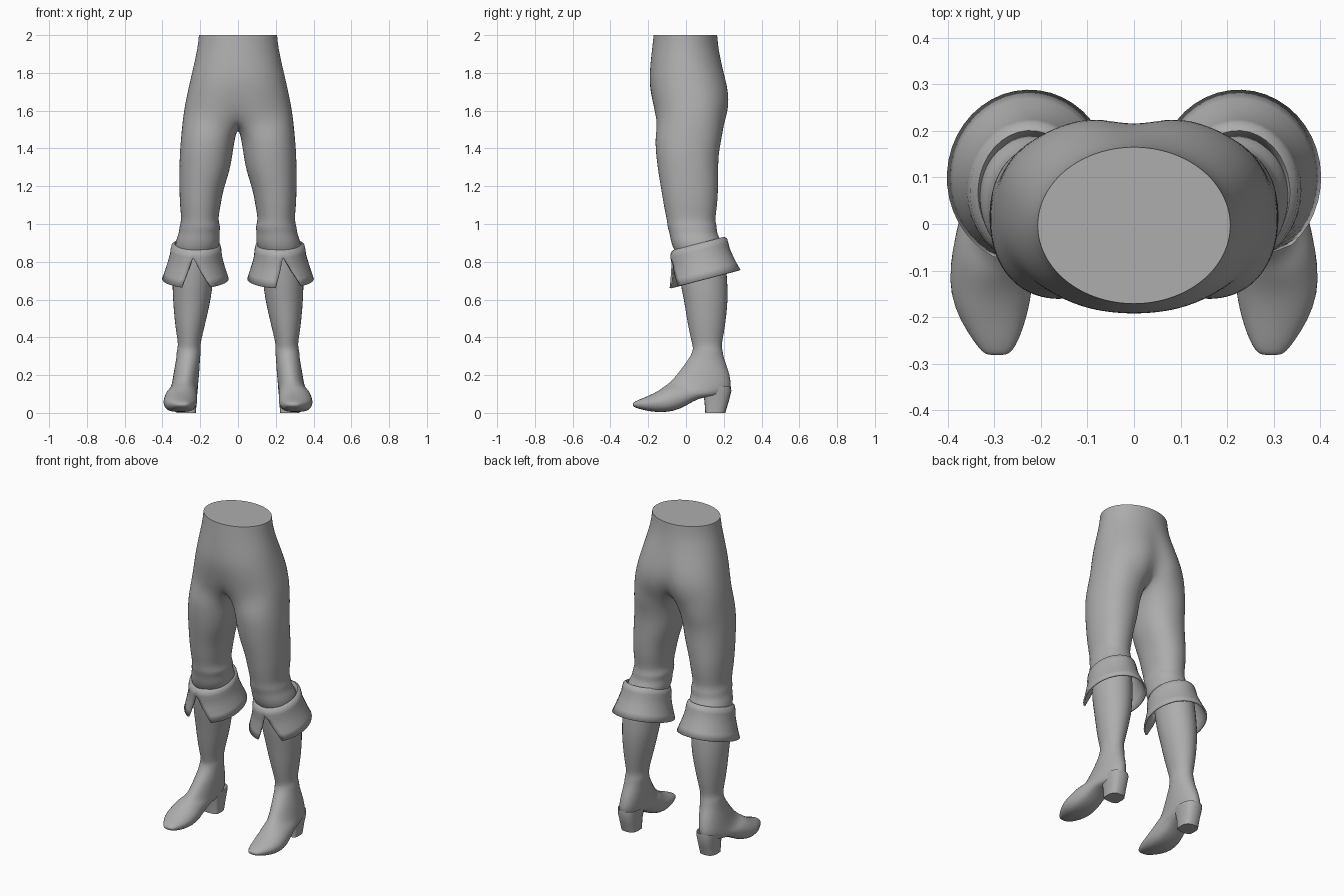
import bpy, bmesh, math
from math import sin, cos, pi, radians

if "Cube" in bpy.data.objects:
    bpy.data.objects.remove(bpy.data.objects["Cube"])

grey = bpy.data.materials.new("plain grey")
grey.diffuse_color = (0.42, 0.42, 0.42, 1)
grey.use_nodes = True
grey.node_tree.nodes["Principled BSDF"].inputs["Base Color"].default_value = grey.diffuse_color


def power(v, e):
    return math.copysign(abs(v) ** e, v)


def finish(bm, name, subdiv=0, angle=60):
    bmesh.ops.remove_doubles(bm, verts=bm.verts, dist=0.0004)
    bmesh.ops.recalc_face_normals(bm, faces=bm.faces)
    me = bpy.data.meshes.new(name)
    bm.to_mesh(me)
    bm.free()
    ob = bpy.data.objects.new(name, me)
    bpy.context.collection.objects.link(ob)
    me.materials.append(grey)
    bpy.ops.object.select_all(action='DESELECT')
    ob.select_set(True)
    bpy.context.view_layer.objects.active = ob
    bpy.ops.object.shade_smooth_by_angle(angle=radians(angle))
    if subdiv:
        ob.modifiers.new("subdivision", 'SUBSURF').levels = subdiv
        ob.modifiers["subdivision"].render_levels = subdiv
    return ob


def bridge(bm, a, b, closed=True):
    n = len(a)
    for i in range(n if closed else n - 1):
        j = (i + 1) % n
        bm.faces.new((a[i], a[j], b[j], b[i]))


# ---- trousers: right half, mirrored ----
# hip rows: z, half width, front y, back y, squareness, seat cleft, front crease
HIPS = [
    (2.00, .208, -.172, .166, 1.0, 0, 0),
    (1.93, .215, -.180, .172, 1.0, 0, 0),
    (1.84, .235, -.190, .195, .95, .005, 0),
    (1.75, .256, -.196, .224, .9, .015, 0),
    (1.66, .276, -.184, .240, .85, .025, .004),
    (1.57, .292, -.168, .228, .8, .045, .015),
]
# leg rings: z, inner x, outer x, front y, back y
LEGS = [
    (1.47, .012, .302, -.166, .196),
    (1.38, .026, .310, -.162, .174),
    (1.28, .042, .312, -.150, .172),
    (1.18, .078, .312, -.132, .172),
    (1.09, .092, .308, -.118, .166),
    (1.02, .106, .300, -.102, .154),
    (.985, .090, .312, -.100, .166),
    (.95, .100, .314, -.088, .164),
    (.91, .092, .332, -.082, .190),
    (.86, .105, .335, -.066, .198),
    (.80, .145, .315, -.020, .185),
]
bm = bmesh.new()
rows = []
for z, rx, y0, y1, e, cleft, crease in HIPS:
    row = []
    for i in range(17):
        t = pi * i / 16
        x = 0 if i in (0, 16) else rx * power(sin(t), e)
        y = (y0 + y1) / 2 - (y1 - y0) / 2 * power(cos(t), e)
        dip = math.exp(-(x / .055) ** 2)
        y += dip * (crease if i < 8 else -cleft)
        row.append(bm.verts.new((x, y, z)))
    rows.append(row)
for a, b in zip(rows, rows[1:]):
    bridge(bm, a, b, False)
bm.faces.new(rows[0])
crotch = [bm.verts.new(p) for p in ((0, .10, 1.51), (0, .01, 1.495), (0, -.08, 1.515))]
prev = rows[-1] + crotch
for z, x0, x1, y0, y1 in LEGS:
    ring = []
    for i in range(20):
        a = radians(-54 + 18 * i)
        ring.append(bm.verts.new(((x0 + x1) / 2 + (x1 - x0) / 2 * power(sin(a), .92),
                                  (y0 + y1) / 2 - (y1 - y0) / 2 * power(cos(a), .92), z)))
    bridge(bm, prev, ring)
    prev = ring
layer = bm.edges.layers.float.new("crease_edge")
for i in range(16):
    bm.edges.get((rows[0][i], rows[0][i + 1]))[layer] = 1
trousers = finish(bm, "trousers")
trousers.modifiers.new("mirror", 'MIRROR').merge_threshold = .002
sub = trousers.modifiers.new("subdivision", 'SUBSURF')
sub.levels = sub.render_levels = 2

# ---- boots: front/top point y,z, back/bottom point y,z, inner x, outer x ----
BOOT = [
    (-.050, .85, .205, .87, .120, .340),
    (-.036, .70, .222, .70, .128, .350),
    (-.012, .60, .224, .60, .143, .346),
    (.002, .50, .214, .50, .165, .338),
    (.020, .41, .200, .41, .188, .326),
    (.034, .355, .188, .355, .200, .316),
    (.036, .335, .196, .33, .194, .326),
    (.026, .305, .200, .29, .200, .326),
    (-.010, .255, .225, .23, .202, .336),
    (-.040, .215, .240, .17, .206, .345),
    (-.070, .180, .242, .115, .210, .352),
    (-.092, .158, .190, .085, .214, .362),
    (-.110, .145, .095, .085, .216, .374),
    (-.130, .130, .040, .062, .216, .386),
    (-.155, .113, -.030, .018, .214, .396),
    (-.185, .098, -.110, .000, .218, .396),
    (-.220, .082, -.185, .006, .230, .376),
    (-.255, .068, -.240, .018, .246, .348),
    (-.278, .056, -.274, .030, .262, .326),
    (-.282, .050, -.281, .038, .278, .312),
]
# heel block rings: z, front y, back y, inner x, outer x
HEEL = [(.14, .085, .238, .212, .338), (.115, .088, .240, .214, .336),
        (.06, .098, .226, .220, .328), (.0, .102, .208, .222, .326)]
# cuff rings: z at the middle, inner x, outer x, front y, back y, opening 0..1
CUFF = [
    (.870, .125, .320, -.045, .185, 0),
    (.898, .110, .336, -.066, .202, 0),
    (.890, .097, .348, -.076, .213, 0),
    (.865, .092, .353, -.078, .220, 0),
    (.835, .090, .357, -.072, .226, .22),
    (.790, .080, .370, -.074, .244, .50),
    (.745, .066, .384, -.078, .264, .78),
    (.705, .054, .397, -.084, .284, 1.0),
]

for s, side, lo, hi in ((1, "right", -9, 40), (-1, "left", -28, 25)):
    bm = bmesh.new()
    prev = None
    for k, (ty, tz, by, bz, x0, x1) in enumerate(BOOT):
        ring = []
        for i in range(18):
            a = 2 * pi * i / 18
            c, w = cos(a), sin(a)
            if k > 11:                       # flatter sole, squarer edges
                w = power(w, .6 if c < 0 else .95)
            ring.append(bm.verts.new((s * ((x0 + x1) / 2 + (x1 - x0) / 2 * w),
                                      (ty + by) / 2 + (ty - by) / 2 * c,
                                      (tz + bz) / 2 + (tz - bz) / 2 * c)))
        if prev:
            bridge(bm, prev, ring)
        prev = ring
    bm.faces.new(prev)
    finish(bm, side + "_boot", 1)

    bm = bmesh.new()
    prev = None
    for z, y0, y1, x0, x1 in HEEL:
        ring = []
        for i in range(20):
            a = 2 * pi * i / 20
            c = cos(a)
            y = (y0 + y1) / 2 - (y1 - y0) / 2 * power(c, .35 if c > 0 else .9)
            ring.append(bm.verts.new((s * ((x0 + x1) / 2 + (x1 - x0) / 2 * power(sin(a), .7)), y, z)))
        if prev:
            bridge(bm, prev, ring)
        prev = ring
    bm.faces.new(prev)
    finish(bm, side + "_heel", 0, 45)

    # folded cuff, tilted up to the back and slit at the front
    bm = bmesh.new()
    prev = None
    for z, x0, x1, y0, y1, gap in CUFF:
        ring = []
        start = 7 + (hi - 7) * gap
        end = 367 + (lo - 7) * gap
        for i in range(37):
            a = radians(start + (end - start) * i / 36)
            y = (y0 + y1) / 2 - (y1 - y0) / 2 * cos(a)
            x = (x0 + x1) / 2 + (x1 - x0) / 2 * sin(a)
            ring.append(bm.verts.new((s * x, y, z + .26 * (y - .09))))
        if prev:
            bridge(bm, prev, ring, False)
        prev = ring
    cuff = finish(bm, side + "_cuff")
    solid = cuff.modifiers.new("thickness", 'SOLIDIFY')
    solid.thickness = .01
    solid.offset = 0
